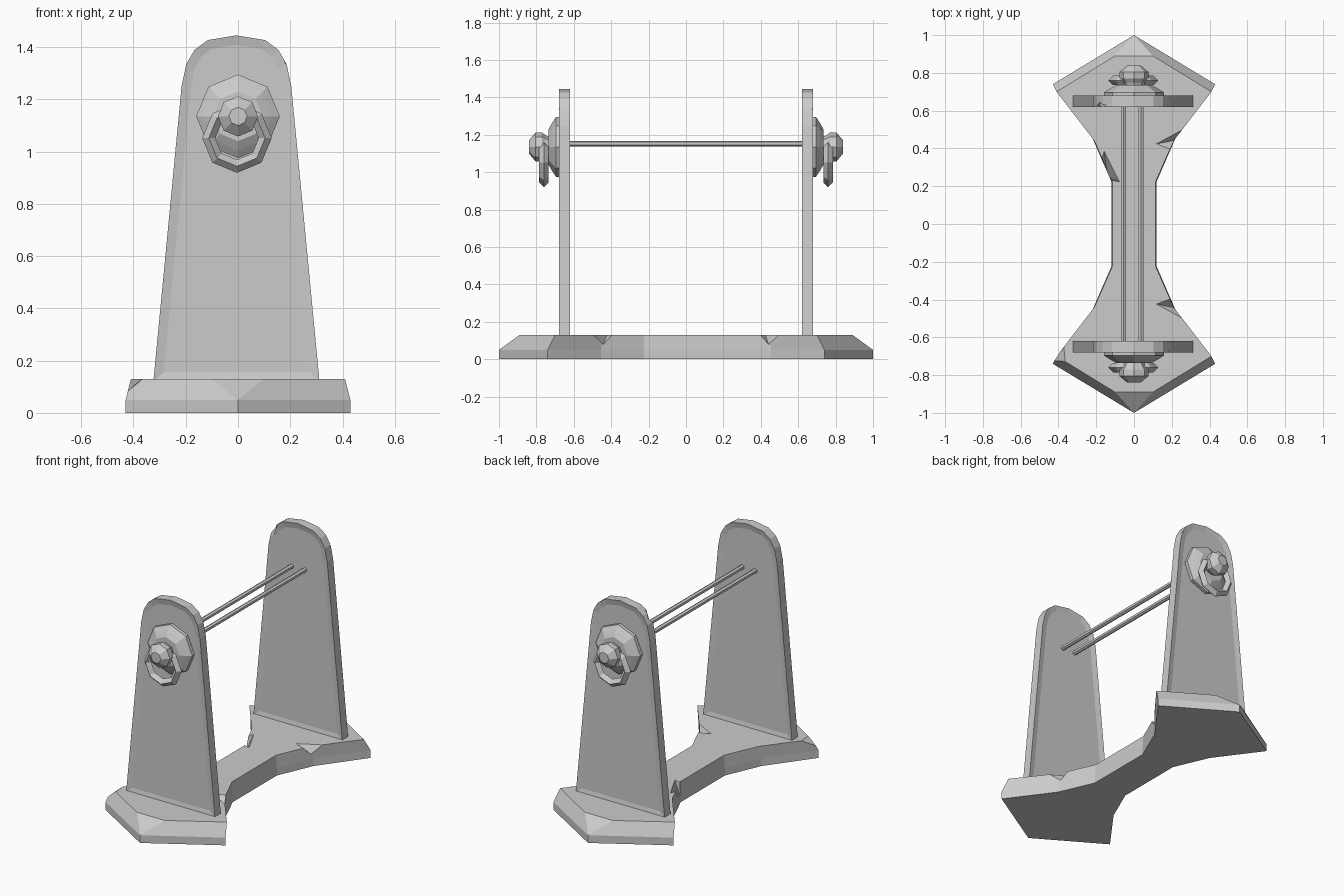
import bpy, bmesh, math
from mathutils import Vector

cube = bpy.data.objects.get("Cube")
if cube:
    bpy.data.objects.remove(cube)

stone = bpy.data.materials.new("grey_stone")
stone.use_nodes = True
GREY = (0.6, 0.6, 0.6, 1)
stone.diffuse_color = GREY
stone.node_tree.nodes["Principled BSDF"].inputs["Base Color"].default_value = GREY


def finish(name, bm):
    bmesh.ops.remove_doubles(bm, verts=bm.verts, dist=0.0005)
    bmesh.ops.recalc_face_normals(bm, faces=bm.faces)
    mesh = bpy.data.meshes.new(name)
    bm.to_mesh(mesh)
    bm.free()
    mesh.materials.append(stone)
    ob = bpy.data.objects.new(name, mesh)
    bpy.context.collection.objects.link(ob)
    return ob


def loft(rings):
    """Skin equal-length rings of points and cap both ends."""
    bm = bmesh.new()
    rows = [[bm.verts.new(p) for p in ring] for ring in rings]
    n = len(rows[0])
    for a, b in zip(rows, rows[1:]):
        for i in range(n):
            j = (i + 1) % n
            bm.faces.new((a[i], a[j], b[j], b[i]))
    bm.faces.new(rows[0])
    bm.faces.new(rows[-1])
    return bm


def chip(ob, points):
    """Knock a convex piece out of an object."""
    bm = bmesh.new()
    for p in points:
        bm.verts.new(p)
    bmesh.ops.convex_hull(bm, input=bm.verts)
    cutter = finish("chip_cutter", bm)
    cutter.hide_render = True
    mod = ob.modifiers.new("chip", "BOOLEAN")
    mod.operation = "DIFFERENCE"
    mod.object = cutter
    bpy.context.view_layer.objects.active = ob
    bpy.ops.object.modifier_apply(modifier=mod.name)
    bpy.data.objects.remove(cutter)


def lathe(name, profile, side, z):
    """Eight-sided turned part around the y axis."""
    rings = []
    for r, y in profile:
        rings.append([(r * math.cos(k * math.pi / 4), side * y,
                       z + r * math.sin(k * math.pi / 4)) for k in range(8)])
    return finish(name, loft(rings))


# Base: waisted plinth with pointed, chamfered ends
def base_ring(quarter, z):
    right = [(x, -y) for x, y in quarter] + [(x, y) for x, y in reversed(quarter)]
    left = [(-x, -y) for x, y in right]
    return [(x, y, z) for x, y in right + left]


foot = [(0, 1), (0.43, 0.74), (0.22, 0.455), (0.12, 0.225)]
top = [(0.1, 0.89), (0.41, 0.7), (0.21, 0.44), (0.115, 0.225)]
base = finish("base", loft([base_ring(foot, 0), base_ring(foot, 0.05),
                            base_ring(top, 0.13)]))
for s in (-1, 1):
    chip(base, [(0.1, s * 0.42, 0.14), (0.32, s * 0.34, 0.14),
                (0.32, s * 0.54, 0.14), (0.3, s * 0.46, 0.03)])
chip(base, [(-0.36, -0.64, 0.14), (-0.35, -0.76, 0.14),
            (-0.46, -0.7, 0.14), (-0.45, -0.72, 0.06)])
chip(base, [(-0.07, 0.22, 0.14), (-0.16, 0.4, 0.14),
            (-0.2, 0.25, 0.14), (-0.14, 0.25, 0.03)])

# Uprights: tapered slabs with a rounded top and a sunken panel on both faces
half = [(0.318, 0.12), (0.21, 1.25), (0.192, 1.335), (0.16, 1.39), (0.11, 1.427)]
outline = half + [(0, 1.445)] + [(-x, z) for x, z in reversed(half)]
for side, label in ((-1, "front"), (1, "back")):
    bm = loft([[(x - 0.006, side * y, z) for x, z in outline] for y in (0.62, 0.68)])
    bmesh.ops.recalc_face_normals(bm, faces=bm.faces)
    panels = [f for f in bm.faces if abs(f.normal.y) > 0.9]
    bmesh.ops.inset_individual(bm, faces=panels, thickness=0.036, depth=-0.008,
                               use_even_offset=True)
    upright = finish(label + "_upright", bm)
    chip(upright, [(0.165, side * 0.69, 1.34), (0.22, side * 0.7, 1.38),
                   (0.22, side * 0.7, 1.29), (0.23, side * 0.63, 1.34)])
    if side > 0:
        chip(upright, [(-0.16, 0.66, 1.35), (-0.14, 0.61, 1.44),
                       (-0.23, 0.61, 1.39), (-0.2, 0.61, 1.29)])

    # Boss, knob and hanging ring on the outer face
    lathe(label + "_boss", [(0.16, 0.665), (0.16, 0.695), (0.13, 0.715),
                            (0.095, 0.735)], side, 1.135)
    lathe(label + "_knob", [(0.05, 0.72), (0.062, 0.75), (0.077, 0.77),
                            (0.077, 0.805), (0.035, 0.84)], side, 1.135)
    bpy.ops.mesh.primitive_torus_add(
        location=(-0.004, side * 0.76, 1.052), rotation=(math.pi / 2, 0, 0),
        major_segments=8, minor_segments=4, major_radius=0.108, minor_radius=0.025)
    ring = bpy.context.object
    ring.name = label + "_ring"
    ring.data.materials.append(stone)

# Two thin rods joining the uprights
for x, label in ((-0.055, "right"), (0.037, "left")):
    bpy.ops.mesh.primitive_cylinder_add(vertices=6, radius=0.015, depth=1.27,
                                        location=(x, 0, 1.153),
                                        rotation=(math.pi / 2, 0, 0))
    rod = bpy.context.object
    rod.name = label + "_rod"
    rod.data.materials.append(stone)
